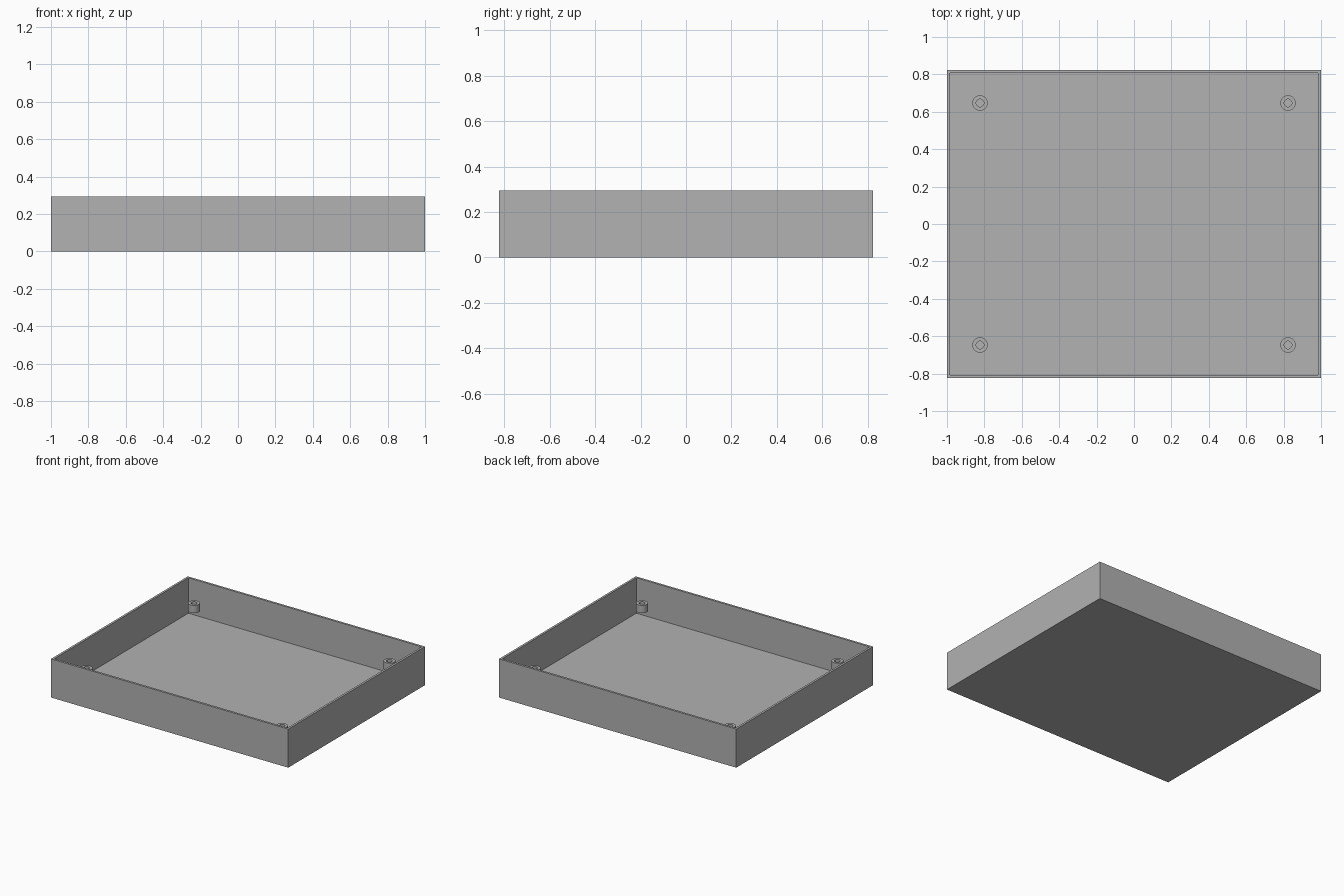
import bpy
import bmesh
from math import tau
from mathutils import Vector

cube = bpy.data.objects.get("Cube")
if cube:
    bpy.data.objects.remove(cube, do_unlink=True)

WIDTH, DEPTH, HEIGHT = 2.0, 1.647, 0.294
WALL = 0.0235
BOSS_X, BOSS_Y = 0.8235, 0.647
BOSS_BOTTOM, BOSS_TOP = 0.147, 0.206
BOSS_RADIUS, HOLE_RADIUS = 0.041, 0.0206

grey = bpy.data.materials.new("grey plastic")
grey.use_nodes = True
grey.diffuse_color = (0.445, 0.445, 0.445, 1)
grey.node_tree.nodes["Principled BSDF"].inputs["Base Color"].default_value = grey.diffuse_color


def add_object(name, bm):
    bmesh.ops.recalc_face_normals(bm, faces=bm.faces)
    mesh = bpy.data.meshes.new(name)
    bm.to_mesh(mesh)
    bm.free()
    mesh.materials.append(grey)
    obj = bpy.data.objects.new(name, mesh)
    bpy.context.collection.objects.link(obj)
    return obj


# Open tray: a block whose top is inset to the wall and sunk to the floor
bm = bmesh.new()
bmesh.ops.create_cube(bm, size=1)
bmesh.ops.scale(bm, vec=(WIDTH, DEPTH, HEIGHT), verts=bm.verts)
bmesh.ops.translate(bm, vec=(0, 0, HEIGHT / 2), verts=bm.verts)
top = max(bm.faces, key=lambda f: f.calc_center_median().z)
bmesh.ops.inset_region(bm, faces=[top], thickness=WALL)
sunk = bmesh.ops.extrude_face_region(bm, geom=[top])["geom"]
bmesh.ops.translate(bm, vec=(0, 0, WALL - HEIGHT),
                    verts=[v for v in sunk if isinstance(v, bmesh.types.BMVert)])
if top.is_valid:
    bmesh.ops.delete(bm, geom=[top], context="FACES_ONLY")
add_object("tray", bm)


# Screw bosses: a rectangular section spun into a hollow ring
def add_boss(name, x, y):
    bm = bmesh.new()
    section = [(HOLE_RADIUS, BOSS_BOTTOM), (BOSS_RADIUS, BOSS_BOTTOM),
               (BOSS_RADIUS, BOSS_TOP), (HOLE_RADIUS, BOSS_TOP)]
    verts = [bm.verts.new((r, 0, z)) for r, z in section]
    edges = [bm.edges.new((verts[i], verts[i - 1])) for i in range(4)]
    bmesh.ops.spin(bm, geom=verts + edges, cent=(0, 0, 0), axis=(0, 0, 1),
                   angle=tau, steps=32)
    bmesh.ops.remove_doubles(bm, verts=bm.verts, dist=0.0001)
    bmesh.ops.translate(bm, vec=Vector((x, y, 0)), verts=bm.verts)
    obj = add_object(name, bm)
    bpy.ops.object.select_all(action="DESELECT")
    obj.select_set(True)
    bpy.context.view_layer.objects.active = obj
    bpy.ops.object.shade_smooth_by_angle()


for side, sx in (("left", 1), ("right", -1)):
    for end, sy in (("front", -1), ("back", 1)):
        add_boss(f"{end}_{side}_screw_boss", sx * BOSS_X, sy * BOSS_Y)
